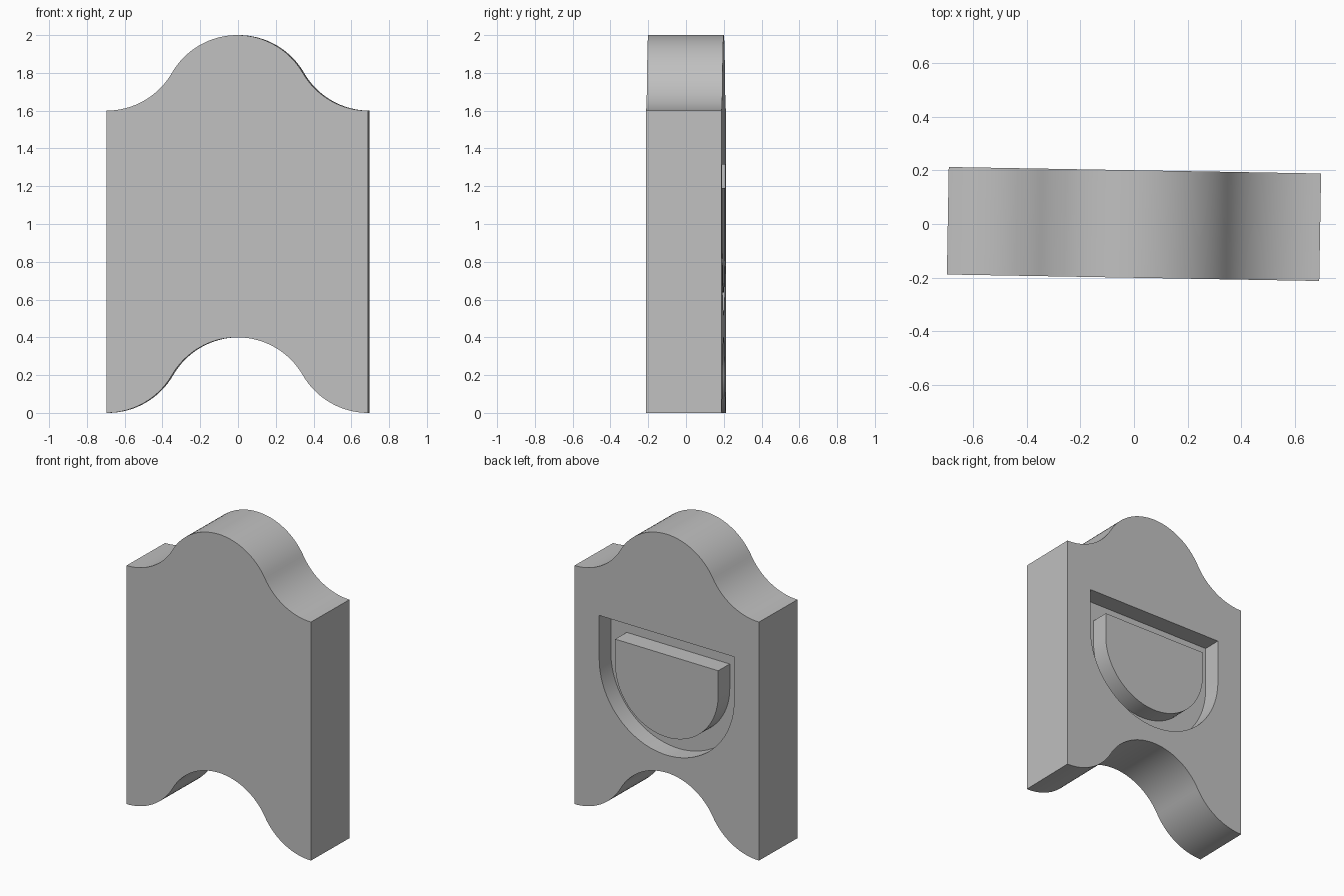
import bpy
import bmesh
from math import sin, cos, pi, sqrt, radians
from mathutils import Matrix

cube = bpy.data.objects.get("Cube")
if cube:
    bpy.data.objects.remove(cube, do_unlink=True)

R = 0.4                    # radius of the wave arcs
HALF_W = R * sqrt(3)       # half width of the block
HALF_T = 0.2               # half thickness
DEPTH = 0.12               # depth of the recess
TURN = Matrix.Rotation(radians(-1), 4, 'Z')

grey = bpy.data.materials.new("plain grey")
grey.use_nodes = True
grey.diffuse_color = (0.53, 0.53, 0.53, 1)
grey.node_tree.nodes["Principled BSDF"].inputs["Base Color"].default_value = grey.diffuse_color


def prism(name, outline, y0, y1):
    """Extrude an x-z outline from y0 to y1."""
    bm = bmesh.new()
    face = bm.faces.new([bm.verts.new((x, y0, z)) for x, z in outline])
    new = bmesh.ops.extrude_face_region(bm, geom=[face])["geom"]
    moved = [v for v in new if isinstance(v, bmesh.types.BMVert)]
    bmesh.ops.translate(bm, verts=moved, vec=(0, y1 - y0, 0))
    bmesh.ops.recalc_face_normals(bm, faces=bm.faces)
    bmesh.ops.transform(bm, matrix=TURN, verts=bm.verts)
    mesh = bpy.data.meshes.new(name)
    bm.to_mesh(mesh)
    bm.free()
    mesh.materials.append(grey)
    obj = bpy.data.objects.new(name, mesh)
    bpy.context.collection.objects.link(obj)
    return obj


def wave(base, steps=16):
    """Hump with tangent hollows on both sides, from -x to +x."""
    angles = [pi / 3 * i / steps for i in range(steps + 1)]
    right = [(R * sin(a), base + R * cos(a)) for a in angles]
    right += [(HALF_W - R * sin(a), base + R - R * cos(a)) for a in angles[-2::-1]]
    return [(-x, z) for x, z in right[:0:-1]] + right


def shield(radius, top, centre=1.025, steps=48):
    """Flat top, straight sides and a half-round bottom."""
    arc = [pi + pi * i / steps for i in range(steps + 1)]
    return ([(radius, top), (-radius, top)]
            + [(radius * cos(a), centre + radius * sin(a)) for a in arc])


# Block with the same wave along its top and bottom
block = prism("block", wave(1.6) + wave(0)[::-1], -HALF_T, HALF_T)

# Recess in the back
cutter = prism("recess_cutter", shield(0.507, 1.316), HALF_T - DEPTH, HALF_T + 0.1)
cutter.hide_render = True
cut = block.modifiers.new("recess", 'BOOLEAN')
cut.operation = 'DIFFERENCE'
cut.solver = 'EXACT'
cut.object = cutter
bpy.context.view_layer.objects.active = block
bpy.ops.object.modifier_apply(modifier=cut.name)
bpy.data.objects.remove(cutter, do_unlink=True)

# Raised panel inside the recess, flush with the back
panel = prism("raised_panel", shield(0.387, 1.19), HALF_T - DEPTH, HALF_T)

# Smooth curves with sharp rims
bpy.ops.object.select_all(action='DESELECT')
for obj in (block, panel):
    obj.select_set(True)
bpy.ops.object.shade_smooth_by_angle(angle=radians(30))
